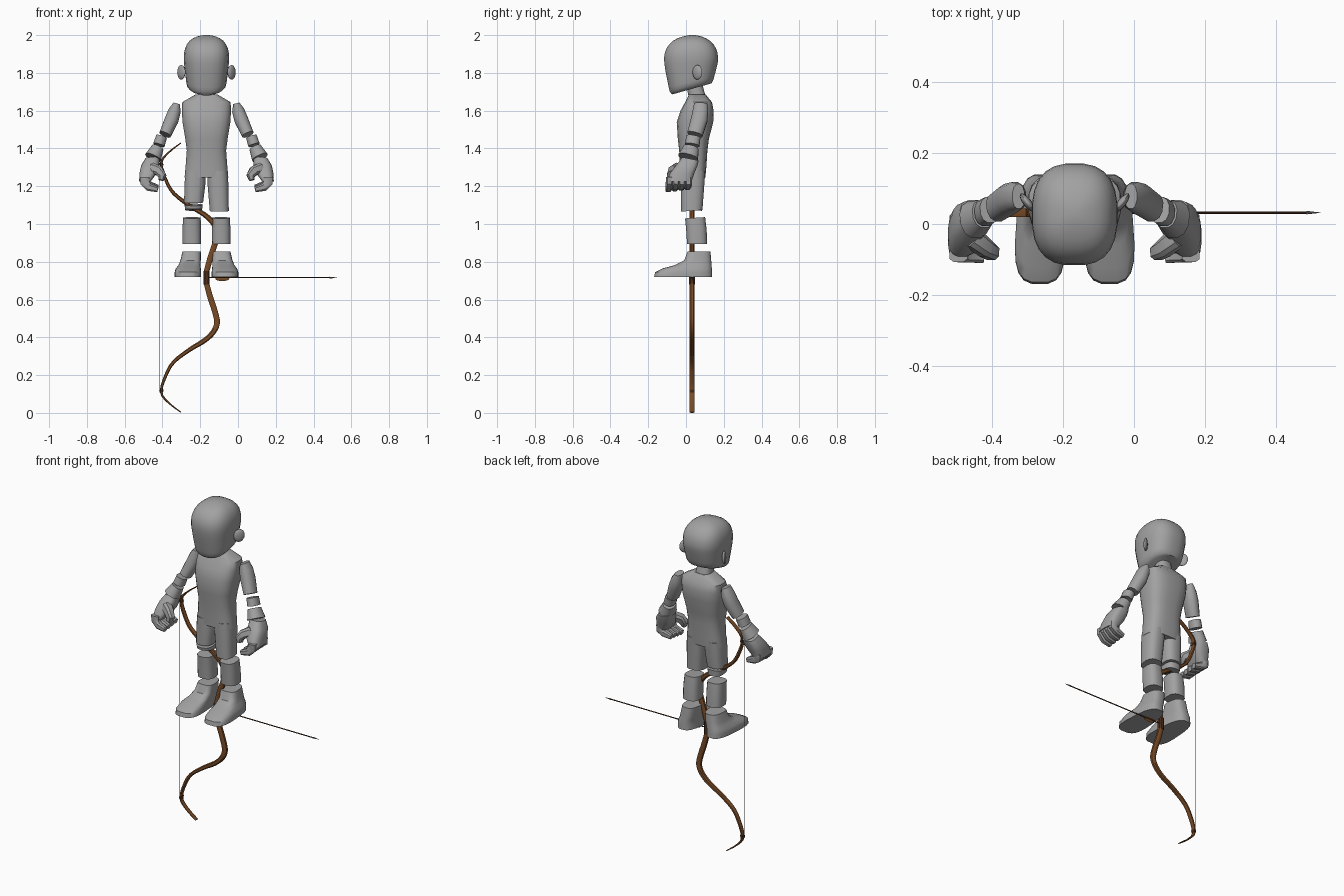
import bpy, bmesh, math
from mathutils import Vector, Matrix

CX = -0.167          # centre line of the figure
BY, BZ = 0.032, 0.716  # depth and mid height of the bow


def material(name, col):
    m = bpy.data.materials.new(name)
    m.diffuse_color = (*col, 1)
    return m


GREY = material("clay_grey", (0.36, 0.36, 0.36))
BROWN = material("bow_wood", (0.19, 0.07, 0.02))
DARK = material("dark_wood", (0.07, 0.028, 0.012))
STRING = material("string_grey", (0.2, 0.2, 0.2))


def finish(name, bm, mat, angle=40):
    bmesh.ops.recalc_face_normals(bm, faces=bm.faces)
    me = bpy.data.meshes.new(name)
    bm.to_mesh(me)
    bm.free()
    me.materials.append(mat)
    me.shade_smooth()
    me.set_sharp_from_angle(angle=math.radians(angle))
    ob = bpy.data.objects.new(name, me)
    bpy.context.collection.objects.link(ob)
    return ob


def refine(rows, steps):
    """Catmull-Rom interpolation of the ring values."""
    if steps < 2:
        return rows
    out = []
    for i in range(len(rows) - 1):
        a, b, c, d = (rows[max(0, min(len(rows) - 1, i + k))] for k in (-1, 0, 1, 2))
        for s in range(steps):
            t = s / steps
            out.append(tuple(0.5 * (2 * q + (r - p) * t + (2 * p - 5 * q + 4 * r - w) * t * t
                             + (3 * q - p - 3 * r + w) * t ** 3) for p, q, r, w in zip(a, b, c, d)))
    return out + [rows[-1]]


def skin(name, rings, mat, angle=40):
    bm = bmesh.new()
    vs = [[bm.verts.new(p) for p in ring] for ring in rings]
    n = len(vs[0])
    for r0, r1 in zip(vs, vs[1:]):
        for i in range(n):
            j = (i + 1) % n
            bm.faces.new((r0[i], r0[j], r1[j], r1[i]))
    bm.faces.new(vs[0])
    bm.faces.new(vs[-1])
    return finish(name, bm, mat, angle)


def section(n, p):
    out = []
    for i in range(n):
        a = 2 * math.pi * (i + 0.5) / n
        c, s = math.cos(a), math.sin(a)
        out.append((math.copysign(abs(c) ** (2 / p), c), math.copysign(abs(s) ** (2 / p), s)))
    return out


def loft(name, rows, mat=GREY, n=16, p=2.5, steps=1, taper=0.0):
    """Level rings: (x, z, y_front, y_back, half_width, tilt)."""
    rings = []
    for x, z, y0, y1, w, tilt in refine(rows, steps):
        cy, ry = (y0 + y1) / 2, (y1 - y0) / 2
        rings.append([(x + w * c * (1 - taper * s), cy + ry * s, z + tilt * ry * s)
                      for c, s in section(n, p)])
    return skin(name, rings, mat)


def sweep(name, rows, mat=GREY, n=12, p=2.3, steps=1):
    """Rings across a path: (x, y, z, half_thickness, half_depth)."""
    rows = refine(rows, steps)
    pts = [Vector(r[:3]) for r in rows]
    rings = []
    for i, r in enumerate(rows):
        t = (pts[min(i + 1, len(pts) - 1)] - pts[max(i - 1, 0)]).normalized()
        u = t.cross(Vector((0, 1, 0))).normalized()
        v = u.cross(t)
        rings.append([pts[i] + u * r[3] * c + v * r[4] * s for c, s in section(n, p)])
    return skin(name, rings, mat)


def rod(name, a, b, r0, r1, mat):
    bm = bmesh.new()
    a, b = Vector(a), Vector(b)
    d = b - a
    m = Matrix.Translation((a + b) / 2) @ d.to_track_quat('Z', 'Y').to_matrix().to_4x4()
    bmesh.ops.create_cone(bm, cap_ends=True, segments=8, radius1=r0, radius2=r1,
                          depth=d.length, matrix=m)
    return finish(name, bm, mat)


def ball(name, loc, scale, rot, mat, seg=12):
    bm = bmesh.new()
    m = Matrix.Translation(loc) @ rot @ Matrix.Diagonal((*scale, 1))
    bmesh.ops.create_uvsphere(bm, u_segments=seg, v_segments=8, radius=1, matrix=m)
    return finish(name, bm, mat)


# Head, neck and torso
loft("head", [(CX, 1.715, -0.075, 0.135, 0.08, 0.28), (CX, 1.733, -0.087, 0.145, 0.102, 0.26),
              (CX, 1.775, -0.098, 0.155, 0.110, 0.18), (CX, 1.83, -0.111, 0.166, 0.117, 0.08),
              (CX, 1.88, -0.117, 0.171, 0.121, 0), (CX, 1.93, -0.104, 0.16, 0.114, 0),
              (CX, 1.97, -0.07, 0.128, 0.09, 0), (CX, 1.992, -0.02, 0.085, 0.052, 0),
              (CX, 2.0, 0.02, 0.045, 0.014, 0)], n=24, p=2.6, steps=2)
loft("neck", [(CX, 1.64, 0.02, 0.115, 0.052, 0), (CX, 1.70, 0.008, 0.098, 0.045, 0),
              (CX, 1.77, 0.0, 0.08, 0.043, 0)])
loft("torso", [(CX, 1.685, 0.015, 0.105, 0.06, 0), (CX, 1.645, -0.005, 0.138, 0.129, 0),
               (CX, 1.60, -0.03, 0.147, 0.131, 0), (CX, 1.54, -0.05, 0.145, 0.128, 0),
               (CX, 1.45, -0.044, 0.122, 0.113, 0), (CX, 1.39, -0.037, 0.114, 0.105, 0),
               (CX, 1.31, -0.032, 0.109, 0.111, 0), (CX, 1.245, -0.03, 0.103, 0.117, 0)],
     n=20, p=2.9)

for side, s in (("right", -1), ("left", 1)):
    def X(v):
        return CX + s * v

    # Ears, flaring outwards to the back
    ball(side + "_ear", (X(0.133), 0.06, 1.803), (0.012, 0.032, 0.039),
         Matrix.Rotation(math.radians(-38 * s), 4, 'Z'), GREY)

    # Legs in separate pieces
    end = 1.07 if s > 0 else 1.115
    loft(side + "_thigh", [(X(0.058), 1.28, -0.029, 0.103, 0.054, 0),
                           (X(0.061), 1.21, -0.029, 0.098, 0.056, 0),
                           (X(0.068), end, -0.026, 0.088, 0.051, 0.08)], p=2.7)
    if s < 0:
        loft("right_knee_band", [(X(0.068), 1.102, -0.025, 0.088, 0.049, 0.1),
                                 (X(0.068), 1.075, -0.022, 0.085, 0.045, -0.1)], p=2.7)
    loft(side + "_shin", [(X(0.077), 1.033, -0.006, 0.102, 0.047, 0.06),
                          (X(0.078), 0.97, 0.0, 0.11, 0.05, 0),
                          (X(0.078), 0.893, 0.005, 0.113, 0.05, 0)], p=2.7)
    loft(side + "_boot", [(X(0.098), 0.72, -0.17, 0.14, 0.068, 0), (X(0.098), 0.745, -0.165, 0.139, 0.068, 0),
                          (X(0.096), 0.765, -0.125, 0.138, 0.064, 0), (X(0.09), 0.782, -0.06, 0.136, 0.056, 0),
                          (X(0.084), 0.808, -0.01, 0.134, 0.052, 0), (X(0.078), 0.855, 0.008, 0.13, 0.047, 0)],
         p=3, taper=0.15, n=20)

    # Arms in separate pieces
    sweep(side + "_upper_arm", [(X(0.158), 0.078, 1.638, 0.018, 0.036), (X(0.168), 0.077, 1.60, 0.034, 0.042),
                                (X(0.185), 0.07, 1.55, 0.038, 0.045), (X(0.219), 0.047, 1.474, 0.033, 0.042)])
    sweep(side + "_elbow", [(X(0.238), 0.04, 1.462, 0.030, 0.038), (X(0.252), 0.032, 1.418, 0.032, 0.040)])
    sweep(side + "_forearm", [(X(0.258), 0.028, 1.404, 0.033, 0.041), (X(0.283), 0.012, 1.352, 0.045, 0.055)])

    # Gloved hand curled as if gripping
    loft(side + "_palm", [(X(0.285), 1.345, -0.02, 0.068, 0.038, -0.2), (X(0.298), 1.31, -0.05, 0.06, 0.048, -0.1),
                          (X(0.308), 1.27, -0.085, 0.045, 0.047, 0), (X(0.326), 1.225, -0.1, 0.03, 0.031, 0)], p=3)
    for i in range(4):
        y = -0.088 + 0.034 * i
        up = 0.004 * i
        sweep(f"{side}_finger_{i + 1}", [(X(0.327), y, 1.25, 0.026, 0.02), (X(0.327), y, 1.22, 0.026, 0.02),
                                         (X(0.306), y - 0.003, 1.195 + up, 0.022, 0.019),
                                         (X(0.258), y - 0.006, 1.182 + up, 0.015, 0.016)], n=8, p=3)
    sweep(side + "_thumb", [(X(0.285), -0.04, 1.295, 0.03, 0.03), (X(0.25), -0.07, 1.28, 0.027, 0.026),
                            (X(0.234), -0.08, 1.255, 0.023, 0.023), (X(0.24), -0.084, 1.232, 0.014, 0.015)],
          n=8, p=3)

# Recurved bow: one limb path used above and below the grip
limb = [(-0.167, 0.03, 0.015), (-0.148, 0.10, 0.016), (-0.122, 0.18, 0.016), (-0.111, 0.24, 0.016),
        (-0.132, 0.29, 0.015), (-0.18, 0.335, 0.014), (-0.254, 0.38, 0.012), (-0.339, 0.445, 0.01),
        (-0.381, 0.515, 0.009), (-0.407, 0.605, 0.007), (-0.37, 0.66, 0.005), (-0.302, 0.713, 0.003)]
for part, s in (("upper", 1), ("lower", -1)):
    sweep(part + "_bow_limb", [(x, BY, BZ + s * dz, t, 0.013) for x, dz, t in limb],
          BROWN, n=8, p=3, steps=3)
    sweep(part + "_nock_wrap", [(-0.404, BY, BZ + s * 0.592, 0.010, 0.015),
                                (-0.406, BY, BZ + s * 0.608, 0.010, 0.015)], DARK, n=8, p=3)
sweep("bow_grip", [(-0.167, BY, BZ - 0.036, 0.016, 0.016), (-0.166, BY, BZ, 0.017, 0.016),
                   (-0.167, BY, BZ + 0.036, 0.016, 0.016)], DARK, n=8, p=3)
rod("bow_string", (-0.417, BY, BZ - 0.6), (-0.417, BY, BZ + 0.6), 0.002, 0.002, STRING)

# Arrow with three vanes
rod("arrow_shaft", (-0.167, BY, BZ), (0.485, BY, BZ), 0.0032, 0.0032, DARK)
rod("arrow_head", (0.485, BY, BZ), (0.525, BY, BZ), 0.005, 0.0005, STRING)
for i in range(3):
    turn = Matrix.Rotation(math.radians(120 * i + 60), 4, 'X')
    ball(f"arrow_vane_{i + 1}", Vector((-0.083, BY, BZ)) + turn @ Vector((0, 0, 0.006)),
         (0.037, 0.0015, 0.012), turn, BROWN, 8)
